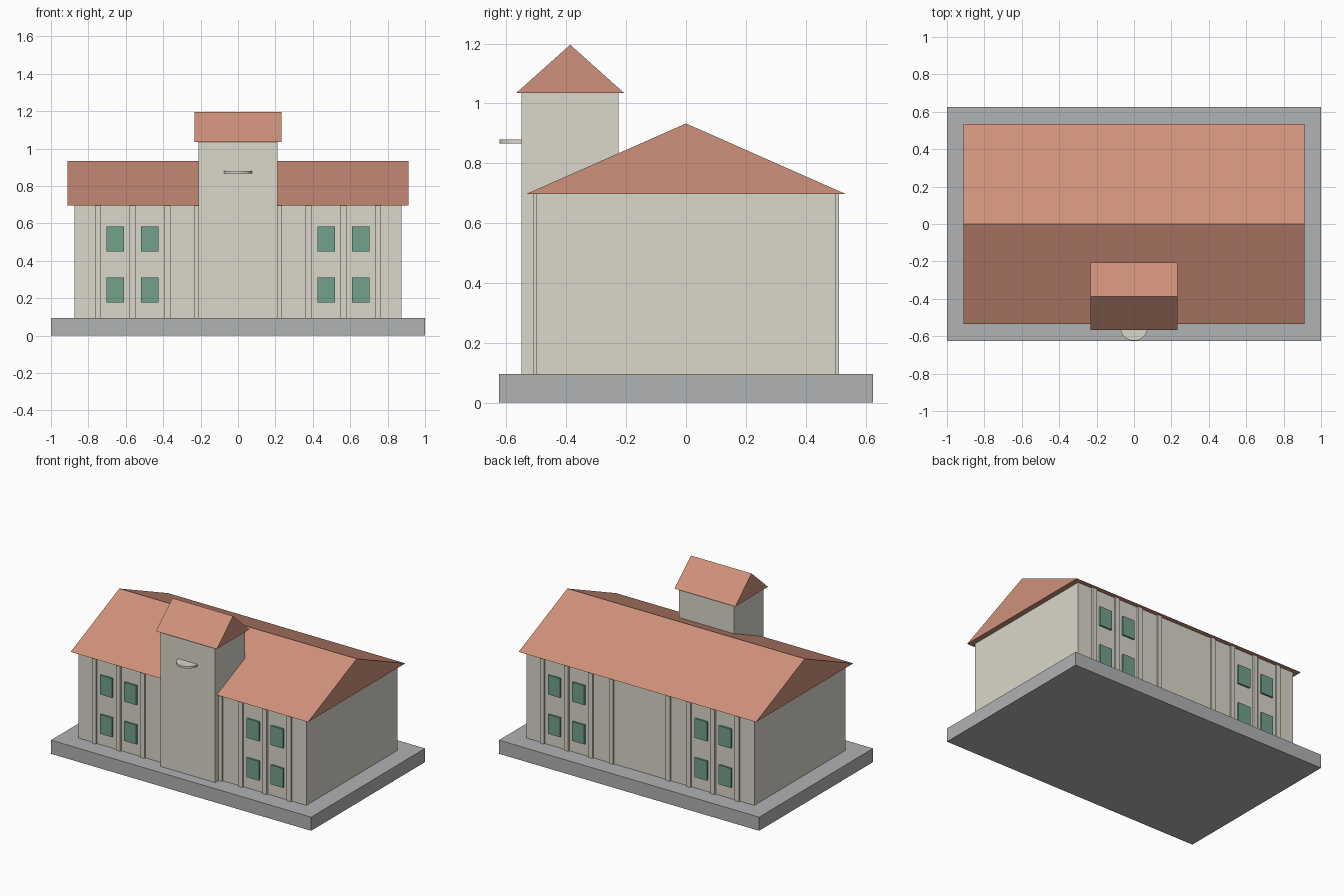
import bpy
import bmesh
from math import pi

if "Cube" in bpy.data.objects:
    bpy.data.objects.remove(bpy.data.objects["Cube"], do_unlink=True)


def material(name, *rgb):
    # 8-bit colour to linear values
    lin = [((c / 255 + 0.055) / 1.055) ** 2.4 for c in rgb] + [1]
    mat = bpy.data.materials.new(name)
    mat.use_nodes = True
    mat.diffuse_color = lin
    bsdf = mat.node_tree.nodes["Principled BSDF"]
    bsdf.inputs["Base Color"].default_value = lin
    bsdf.inputs["Roughness"].default_value = 0.9
    return mat


STONE = material("grey stone", 176, 178, 180)
PLASTER = material("cream plaster", 219, 215, 202)
TILE = material("terracotta tile", 207, 145, 123)
GLASS = material("green shutter", 113, 162, 138)


def finish(name, bm, mat):
    bmesh.ops.recalc_face_normals(bm, faces=bm.faces)
    mesh = bpy.data.meshes.new(name)
    bm.to_mesh(mesh)
    bm.free()
    mesh.materials.append(mat)
    obj = bpy.data.objects.new(name, mesh)
    bpy.context.collection.objects.link(obj)
    return obj


def box(name, xs, ys, zs, mat):
    bm = bmesh.new()
    bmesh.ops.create_cube(bm, size=1)
    for v in bm.verts:
        v.co = [r[0] if c < 0 else r[1] for c, r in zip(v.co, (xs, ys, zs))]
    return finish(name, bm, mat)


def gable_roof(name, half_x, ys, eave, ridge):
    # triangular profile extruded along x
    bm = bmesh.new()
    profile = [(ys[0], eave), (ys[1], eave), (sum(ys) / 2, ridge)]
    face = bm.faces.new([bm.verts.new((-half_x, y, z)) for y, z in profile])
    side = bmesh.ops.extrude_face_region(bm, geom=[face])["geom"]
    for v in side:
        if isinstance(v, bmesh.types.BMVert):
            v.co.x = half_x
    # the extrusion keeps the first end cap, so the prism is closed
    return finish(name, bm, TILE)


FLOOR, EAVE = 0.095, 0.697

# Plinth and main hall
box("plinth", (-1, 1), (-0.625, 0.625), (0, FLOOR), STONE)
box("hall_walls", (-0.875, 0.875), (-0.5, 0.5), (FLOOR, EAVE), PLASTER)
gable_roof("hall_roof", 0.912, (-0.534, 0.534), EAVE, 0.933)

# Tower with its own gable roof
box("tower_walls", (-0.21, 0.21), (-0.55, -0.225), (FLOOR, 1.035), PLASTER)
gable_roof("tower_roof", 0.233, (-0.567, -0.207), 1.035, 1.196)

# Round balcony ledge, half sunk into the tower front
bm = bmesh.new()
bmesh.ops.create_cone(bm, cap_ends=True, segments=32, radius1=0.074,
                      radius2=0.074, depth=0.014)
bmesh.ops.translate(bm, verts=bm.verts, vec=(0, -0.55, 0.873))
ledge = finish("balcony_ledge", bm, PLASTER)

# Pilasters and windows on both long walls, mirrored left and right
for wall, face in (("front", -1), ("back", 1)):
    for side, sx in (("left", 1), ("right", -1)):
        ys = sorted((face * 0.49, face * 0.512))
        for i, x in enumerate((0.218, 0.378, 0.563, 0.749)):
            xs = (sx * x - 0.016, sx * x + 0.016)
            box(f"{wall}_{side}_pilaster_{i + 1}", xs, ys, (FLOOR, EAVE), PLASTER)
        for i, x in enumerate((0.471, 0.657)):
            xs = (sx * x - 0.047, sx * x + 0.047)
            for floor, z in (("lower", 0.243), ("upper", 0.516)):
                box(f"{wall}_{side}_{floor}_window_{i + 1}", xs, ys,
                    (z - 0.067, z + 0.067), GLASS)
